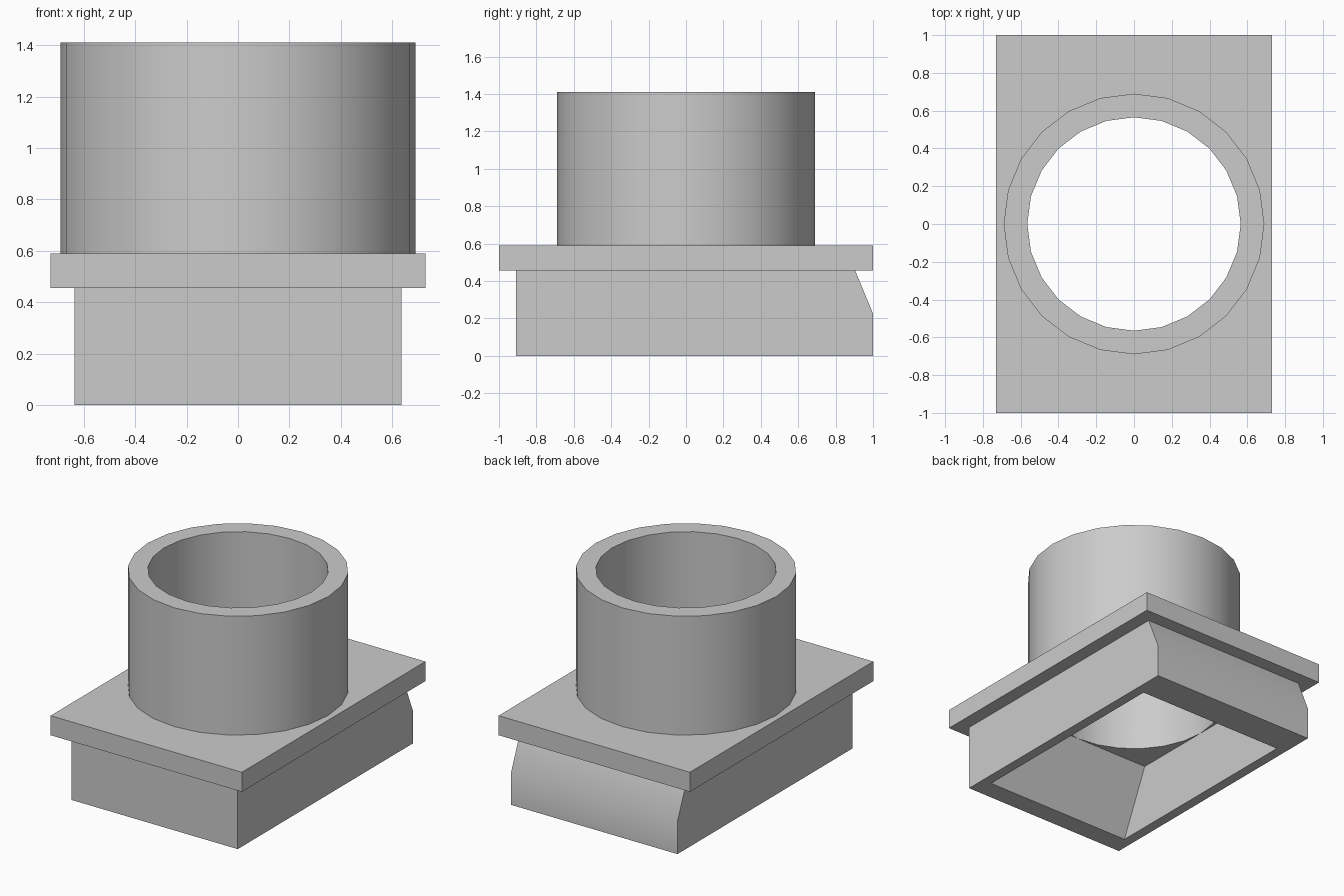
import bpy
import bmesh
from math import cos, sin, tau, radians

if "Cube" in bpy.data.objects:
    bpy.data.objects.remove(bpy.data.objects["Cube"], do_unlink=True)

SIDES = 24
BORE, TUBE = 0.565, 0.69
PLATE_LOW, PLATE_TOP, TOP = 0.455, 0.59, 1.41

grey = bpy.data.materials.new("light grey")
grey.use_nodes = True
colour = (0.6, 0.6, 0.6, 1)
grey.diffuse_color = colour
grey.node_tree.nodes["Principled BSDF"].inputs["Base Color"].default_value = colour


def rect(half_x, front, back, z):
    return [(-half_x, front, z), (half_x, front, z), (half_x, back, z), (-half_x, back, z)]


def ring(radius, z):
    return [(radius * cos(tau * i / SIDES), radius * sin(tau * i / SIDES), z) for i in range(SIDES)]


def loft(name, loops, caps=False):
    """Join successive loops of points with quads, optionally closing both ends."""
    bm = bmesh.new()
    rows = [[bm.verts.new(p) for p in loop] for loop in loops]
    for a, b in zip(rows, rows[1:]):
        for i in range(len(a)):
            j = (i + 1) % len(a)
            bm.faces.new((a[i], a[j], b[j], b[i]))
    if caps:
        bm.faces.new(rows[0][::-1])
        bm.faces.new(rows[-1])
    else:
        # the wall profile closes on itself
        for i in range(len(rows[0])):
            j = (i + 1) % len(rows[0])
            bm.faces.new((rows[-1][i], rows[-1][j], rows[0][j], rows[0][i]))
    bmesh.ops.recalc_face_normals(bm, faces=bm.faces)
    mesh = bpy.data.meshes.new(name)
    bm.to_mesh(mesh)
    bm.free()
    mesh.materials.append(grey)
    obj = bpy.data.objects.new(name, mesh)
    bpy.context.collection.objects.link(obj)
    return obj


def activate(obj):
    bpy.ops.object.select_all(action="DESELECT")
    obj.select_set(True)
    bpy.context.view_layer.objects.active = obj


# Rectangular skirt: funnel-shaped inside, sloping back wall outside
skirt = loft("base_skirt", [
    rect(BORE, -BORE, BORE, PLATE_LOW),
    rect(BORE, -0.77, 0.77, 0),
    rect(0.635, -0.91, 1, 0),
    rect(0.635, -0.91, 1, 0.225),
    rect(0.635, -0.91, 0.905, PLATE_LOW),
])

# Flange plate with a round hole
plate = loft("flange_plate", [rect(0.73, -1, 1, PLATE_LOW), rect(0.73, -1, 1, PLATE_TOP)], caps=True)
cutter = loft("bore_cutter", [ring(BORE, 0.3), ring(BORE, 0.8)], caps=True)
cutter.hide_render = True
cut = plate.modifiers.new("bore", "BOOLEAN")
cut.operation = "DIFFERENCE"
cut.solver = "EXACT"
cut.object = cutter
activate(plate)
bpy.ops.object.modifier_apply(modifier=cut.name)
bpy.data.objects.remove(cutter, do_unlink=True)

# Round collar standing on the plate
collar = loft("round_collar", [
    ring(BORE, PLATE_TOP), ring(BORE, TOP), ring(TUBE, TOP), ring(TUBE, PLATE_TOP),
])

for part in (skirt, plate, collar):
    activate(part)
    bpy.ops.object.shade_smooth_by_angle(angle=radians(30))
